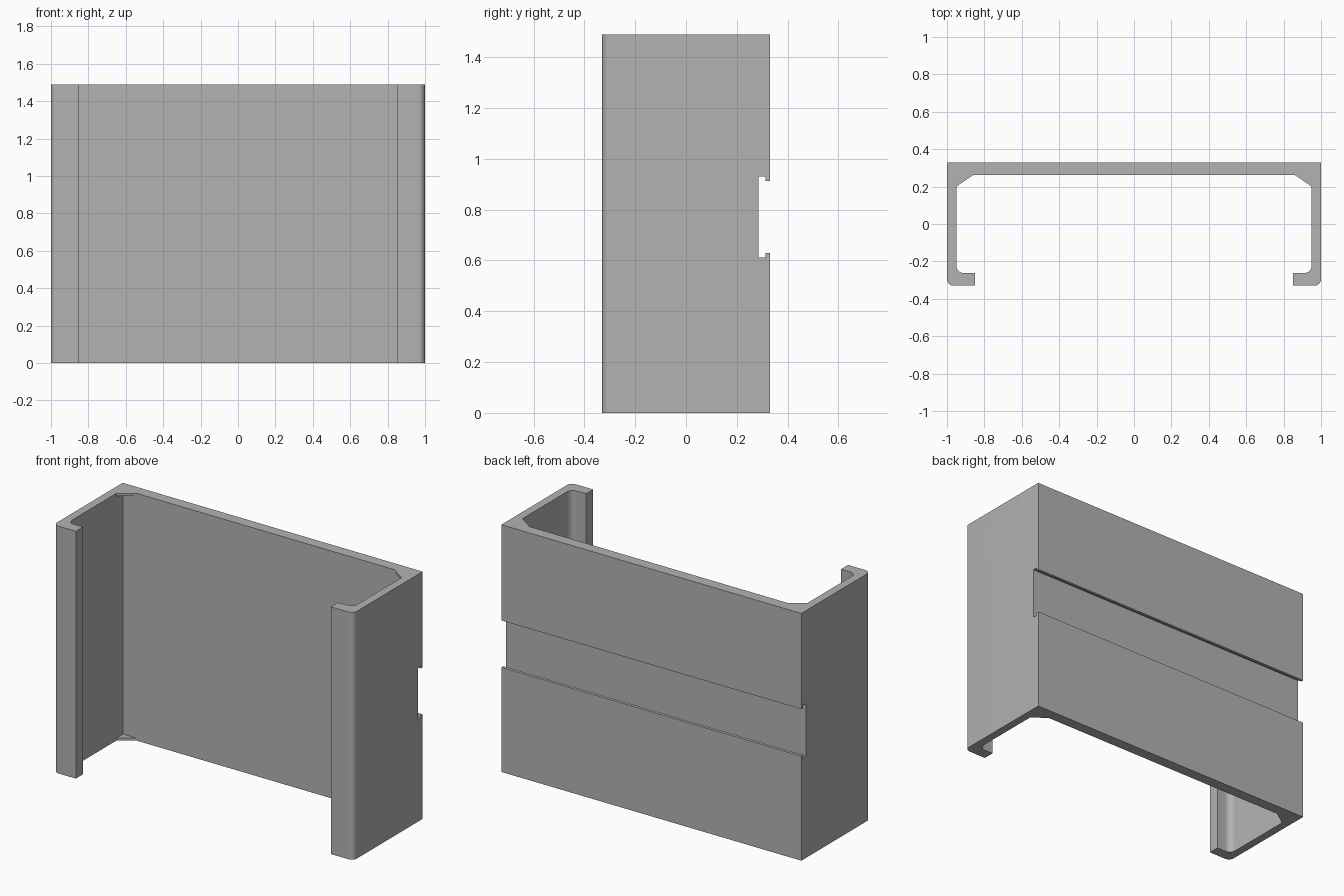
import bpy, bmesh, math
from mathutils import Vector

cube = bpy.data.objects.get("Cube")
if cube:
    bpy.data.objects.remove(cube, do_unlink=True)

HEIGHT = 1.49
GUSSET = 0.015

grey = bpy.data.materials.new("plain_grey")
grey.use_nodes = True
colour = (0.45, 0.45, 0.45, 1)
grey.diffuse_color = colour
grey.node_tree.nodes["Principled BSDF"].inputs["Base Color"].default_value = colour


def prism(name, profile, offset):
    """Sweep a closed profile along a straight offset."""
    bm = bmesh.new()
    face = bm.faces.new([bm.verts.new(p) for p in profile])
    swept = bmesh.ops.extrude_face_region(bm, geom=[face])["geom"]
    verts = [g for g in swept if isinstance(g, bmesh.types.BMVert)]
    bmesh.ops.translate(bm, verts=verts, vec=Vector(offset))
    bmesh.ops.recalc_face_normals(bm, faces=bm.faces)
    mesh = bpy.data.meshes.new(name)
    bm.to_mesh(mesh)
    bm.free()
    mesh.materials.append(grey)
    obj = bpy.data.objects.new(name, mesh)
    bpy.context.collection.objects.link(obj)
    return obj


def arc(cx, cy, r, start, end, steps=8):
    angles = [math.radians(start + (end - start) * i / steps) for i in range(steps + 1)]
    return [(cx + r * math.cos(a), cy + r * math.sin(a)) for a in angles]


# Channel cross-section: one half, then its mirror
half = [(1, 0.33)]
half += arc(0.965, -0.295, 0.035, 0, -90)
half += [(0.85, -0.33), (0.85, -0.262)]
half += arc(0.91, -0.222, 0.04, -90, 0)
half += [(0.95, 0.262)]
outline = half + [(-x, y) for x, y in reversed(half)]
channel = prism("channel_body", [(x, y, 0) for x, y in outline], (0, 0, HEIGHT))

# Undercut slot across the back wall
slot = [(0.4, 0.63), (0.312, 0.63), (0.312, 0.612), (0.285, 0.612),
        (0.285, 0.93), (0.312, 0.93), (0.312, 0.913), (0.4, 0.913)]
cutter = prism("slot_cutter", [(-1.1, y, z) for y, z in slot], (2.2, 0, 0))
cutter.hide_render = True
cut = channel.modifiers.new("back_slot", "BOOLEAN")
cut.operation = "DIFFERENCE"
cut.solver = "EXACT"
cut.object = cutter
bpy.context.view_layer.objects.active = channel
channel.select_set(True)
bpy.ops.object.modifier_apply(modifier=cut.name)
bpy.data.objects.remove(cutter, do_unlink=True)
bpy.ops.object.shade_smooth_by_angle(angle=math.radians(30))

# Thin triangular gussets in the inner corners, flush with both ends
for side, s in (("left", 1), ("right", -1)):
    for end, z in (("bottom", 0), ("top", HEIGHT - GUSSET)):
        corner = [(0.95, 0.2), (0.95, 0.262), (0.86, 0.262)]
        prism(f"{side}_{end}_gusset", [(s * x, y, z) for x, y in corner], (0, 0, GUSSET))
